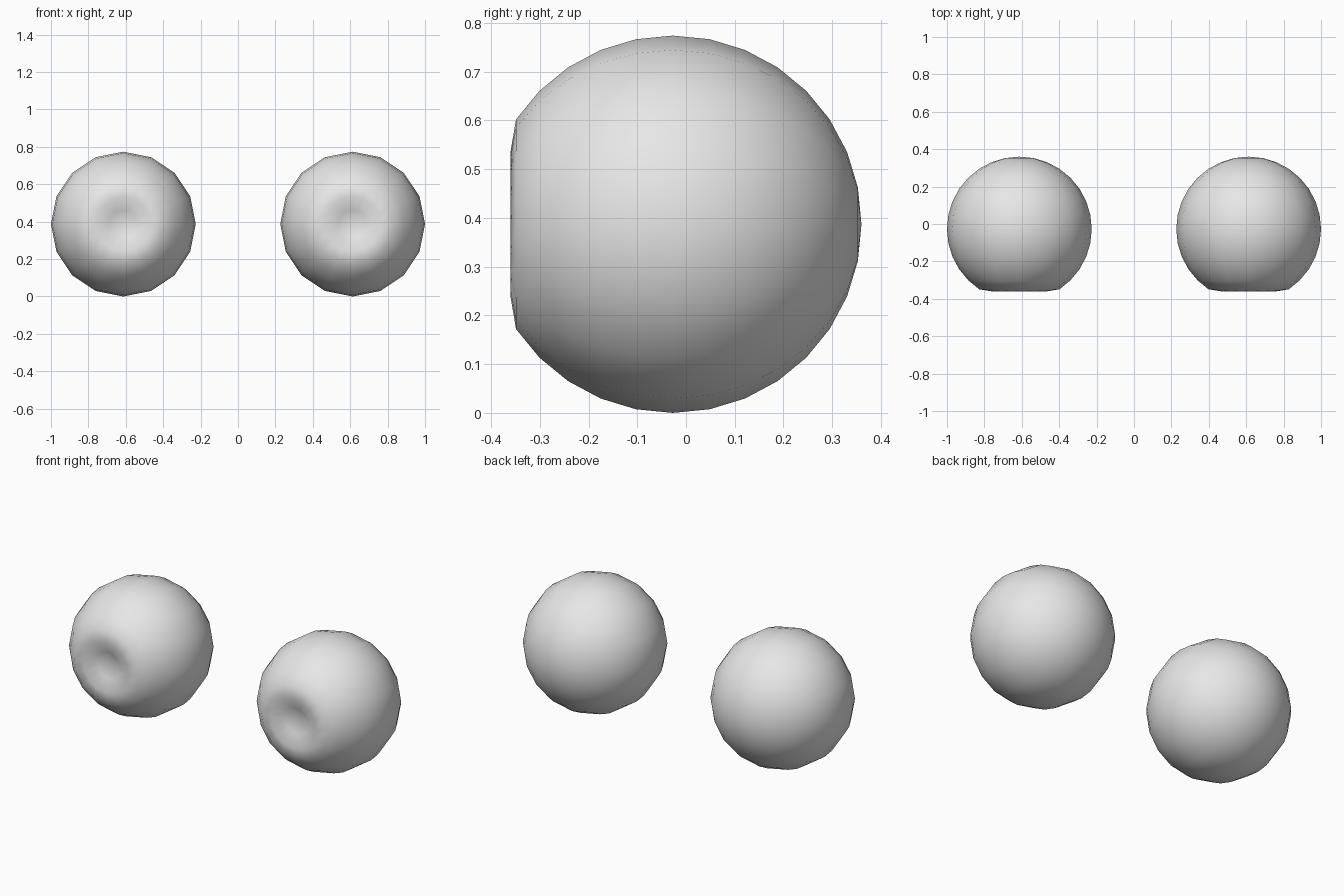
import bpy
import bmesh
import math
from mathutils import Matrix

if "Cube" in bpy.data.objects:
    bpy.data.objects.remove(bpy.data.objects["Cube"])

R = 0.387          # eyeball radius
SPACING = 0.613    # distance of each eye from the centre line
SHIFT_Y = -0.027   # eyeball centre, front to back
# Height along the eye axis for the rim, the inner ring and the dimple centre
DIMPLE = {2: 0.333, 1: 0.302, 0: 0.288}

grey = bpy.data.materials.new("plain grey")
grey.diffuse_color = (0.8, 0.8, 0.8, 1.0)
grey.use_nodes = True
grey.node_tree.nodes["Principled BSDF"].inputs["Base Color"].default_value = grey.diffuse_color


def make_eye(name, x):
    bm = bmesh.new()
    bmesh.ops.create_uvsphere(bm, u_segments=16, v_segments=16, radius=R)
    # Push the rings around the front pole inward to form the pupil dimple
    for v in bm.verts:
        angle = math.acos(max(-1.0, min(1.0, v.co.z / R)))
        ring = round(angle / (math.pi / 16))
        if ring in DIMPLE:
            v.co.z = DIMPLE[ring]
    # Turn the pole to the front and place the eye
    turn = Matrix.Rotation(math.radians(90), 4, 'X')
    bmesh.ops.transform(bm, matrix=turn, verts=bm.verts)
    for f in bm.faces:
        f.smooth = True
    mesh = bpy.data.meshes.new(name)
    bm.to_mesh(mesh)
    bm.free()
    mesh.materials.append(grey)
    eye = bpy.data.objects.new(name, mesh)
    eye.location = (x, SHIFT_Y, R)
    bpy.context.collection.objects.link(eye)


# Matching pair of eyeballs
make_eye("left_eye", -SPACING)
make_eye("right_eye", SPACING)
